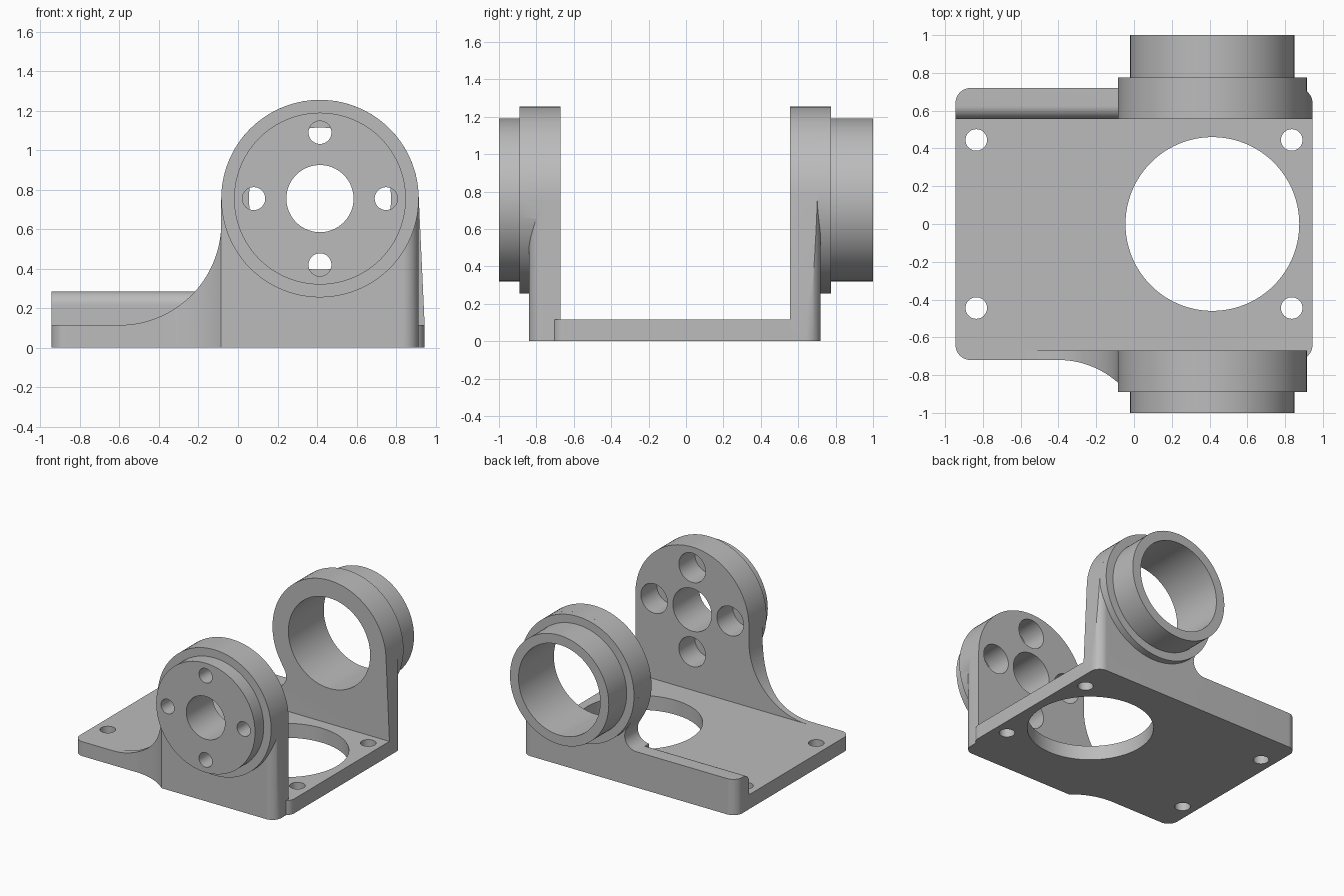
import bpy, bmesh
from math import cos, sin, radians

cube = bpy.data.objects.get("Cube")
if cube:
    bpy.data.objects.remove(cube, do_unlink=True)

grey = bpy.data.materials.new("machined grey")
grey.use_nodes = True
grey.diffuse_color = (0.5, 0.5, 0.5, 1)
grey.node_tree.nodes["Principled BSDF"].inputs["Base Color"].default_value = (0.5, 0.5, 0.5, 1)

# How a 2D profile point plus extrusion distance maps into space
PLACE = {
    "x": lambda a, b, t: (t, a, b),
    "y": lambda a, b, t: (a, t, b),
    "z": lambda a, b, t: (a, b, t),
}


def arc(cx, cy, r, start, end, n=24):
    angles = [radians(start + (end - start) * i / n) for i in range(n + 1)]
    return [(cx + r * cos(a), cy + r * sin(a)) for a in angles]


def prism(name, profile, axis, lo, hi):
    bm = bmesh.new()
    ends = [[bm.verts.new(PLACE[axis](a, b, t)) for a, b in profile] for t in (lo, hi)]
    count = len(profile)
    for ring in ends:
        bm.faces.new(ring)
    for i in range(count):
        j = (i + 1) % count
        bm.faces.new((ends[0][i], ends[0][j], ends[1][j], ends[1][i]))
    bmesh.ops.recalc_face_normals(bm, faces=bm.faces)
    mesh = bpy.data.meshes.new(name)
    bm.to_mesh(mesh)
    bm.free()
    mesh.materials.append(grey)
    obj = bpy.data.objects.new(name, mesh)
    bpy.context.collection.objects.link(obj)
    return obj


def cylinder(name, cx, cy, r, axis, lo, hi, n=96):
    return prism(name, arc(cx, cy, r, 0, 360, n)[:-1], axis, lo, hi)


def activate(obj):
    bpy.ops.object.select_all(action="DESELECT")
    obj.select_set(True)
    bpy.context.view_layer.objects.active = obj


def combine(obj, other, operation):
    mod = obj.modifiers.new("combine", "BOOLEAN")
    mod.operation = operation
    mod.solver = "EXACT"
    mod.object = other
    activate(obj)
    bpy.ops.object.modifier_apply(modifier=mod.name)
    bpy.data.objects.remove(other, do_unlink=True)


# Shared dimensions
HX, HY = 0.945, 0.72          # half size of the base
THICK, CORNER = 0.115, 0.08   # plate thickness and corner radius
FRONT_IN, BACK_IN = -0.67, 0.555
CX, CZ, HUB = 0.415, 0.755, 0.5
BOSS = 0.435

# Base plate with a large opening and four screw holes
outline = (arc(-HX + CORNER, -HY + CORNER, CORNER, 180, 270)
           + arc(HX - CORNER, -HY + CORNER, CORNER, 270, 360)
           + [(HX, BACK_IN), (-HX, BACK_IN)])
plate = prism("base_plate", outline, "z", 0, THICK)
combine(plate, cylinder("opening", CX, 0, 0.46, "z", -1, 1), "DIFFERENCE")
for x in (-0.835, 0.835):
    for y in (-0.445, 0.445):
        combine(plate, cylinder("screw_hole", x, y, 0.057, "z", -1, 1, 40), "DIFFERENCE")

# Front bracket: flared upright, hub and stepped boss
profile = ([(-0.6, 0), (CX + HUB, 0)]
           + arc(CX, CZ, HUB, 0, 180, 48)
           + arc(-0.6, 0.63, 0.515, 0, -90, 32))
front = prism("front_bracket", profile, "y", -1.1, -0.5)
footprint = ([(-0.7, FRONT_IN), (-0.7, -HY)]
             + arc(-0.4, -1.193, 0.473, 90, 48.3)
             + arc(CX + HUB - CORNER, -0.84 + CORNER, CORNER, -90, 0)
             + [(CX + HUB, FRONT_IN)])
combine(front, prism("footprint", footprint, "z", -0.5, 2), "INTERSECT")
combine(front, cylinder("hub", CX, CZ, HUB, "y", -0.89, FRONT_IN), "UNION")
combine(front, cylinder("boss", CX, CZ, BOSS, "y", -1, -0.8), "UNION")
combine(front, cylinder("shaft_hole", CX, CZ, 0.17, "y", -2, 0), "DIFFERENCE")
for k in range(4):
    x = CX + 0.335 * cos(radians(90 * k))
    z = CZ + 0.335 * sin(radians(90 * k))
    combine(front, cylinder("bolt_hole", x, z, 0.058, "y", -2, 0, 40), "DIFFERENCE")
    combine(front, cylinder("counterbore", x, z, 0.117, "y", -0.87, 0, 48), "DIFFERENCE")

# Back bracket: tapered upright running into a low lip, with an open ring
profile = ([(-HX, 0), (HX, 0), (HX, THICK)]
           + arc(CX, CZ, HUB, 3, 210, 56)
           + arc(-0.064, 0.385, 0.1, 30, -90, 16)
           + [(-HX, 0.285)])
back = prism("back_bracket", profile, "y", 0.3, 1)
footprint = ([(-HX, BACK_IN), (HX, BACK_IN)]
             + arc(HX - CORNER, HY - CORNER, CORNER, 0, 90)
             + arc(-HX + CORNER, HY - CORNER, CORNER, 90, 180))
combine(back, prism("footprint", footprint, "z", -0.5, 2), "INTERSECT")

# Rounded inner edge of the lip
edge = 0.07
rounding = (arc(BACK_IN + edge, 0.285 - edge, edge, 90, 180, 16)
            + [(0.5, 0.285 - edge), (0.5, 0.32), (BACK_IN + edge, 0.32)])
combine(back, prism("lip_rounding", rounding, "x", -1.2, -0.064), "DIFFERENCE")

combine(back, cylinder("hub", CX, CZ, HUB, "y", BACK_IN, 0.775), "UNION")
combine(back, cylinder("boss", CX, CZ, BOSS, "y", 0.7, 1), "UNION")
combine(back, cylinder("bore", CX, CZ, 0.36, "y", 0.2, 2), "DIFFERENCE")

# Smooth curved surfaces, keep machined edges sharp
for part in (plate, front, back):
    activate(part)
    bpy.ops.object.shade_smooth_by_angle(angle=radians(30))
